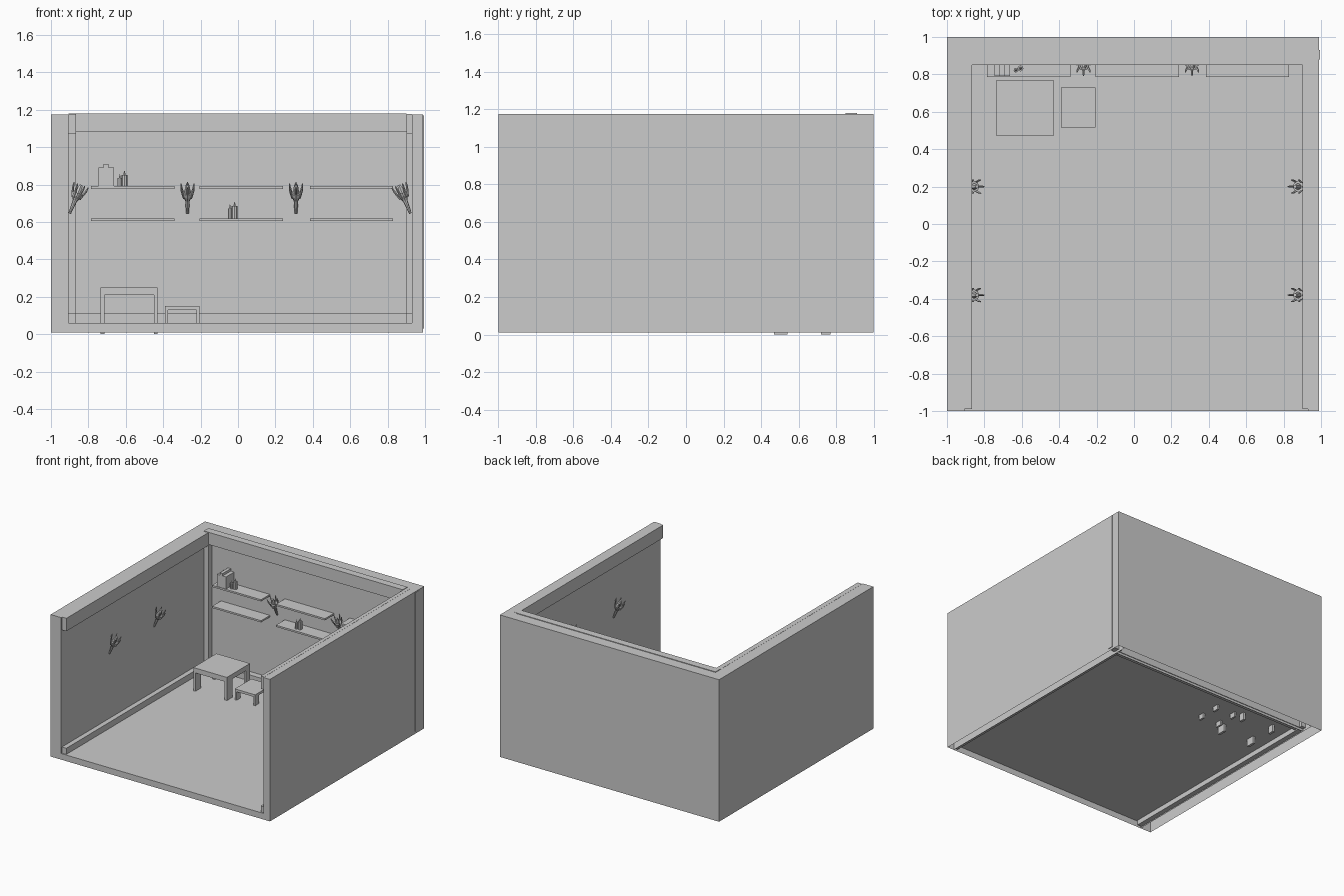
import bpy, bmesh, math
from mathutils import Matrix, Vector

if "Cube" in bpy.data.objects:
    bpy.data.objects.remove(bpy.data.objects["Cube"])


def finish(name, bm):
    me = bpy.data.meshes.new(name)
    bm.to_mesh(me)
    bm.free()
    ob = bpy.data.objects.new(name, me)
    bpy.context.collection.objects.link(ob)
    return ob


def add_box(bm, x, y, z, open_bottom=False):
    mid = Vector(((x[0] + x[1]) / 2, (y[0] + y[1]) / 2, (z[0] + z[1]) / 2))
    size = (x[1] - x[0], y[1] - y[0], z[1] - z[0], 1)
    bmesh.ops.create_cube(bm, size=1, matrix=Matrix.Translation(mid) @ Matrix.Diagonal(size))
    if open_bottom:
        down = [f for f in bm.faces if f.normal.z < -0.5 or
                all(v.co.z < z[0] + 1e-5 for v in f.verts)]
        bmesh.ops.delete(bm, geom=down, context='FACES_ONLY')


def box(name, x, y, z, open_bottom=False):
    bm = bmesh.new()
    add_box(bm, x, y, z, open_bottom)
    return finish(name, bm)


def add_cone(bm, p0, p1, r0, r1, n=8):
    p0, p1 = Vector(p0), Vector(p1)
    d = p1 - p0
    rot = Vector((0, 0, 1)).rotation_difference(d).to_matrix().to_4x4()
    bmesh.ops.create_cone(bm, cap_ends=True, segments=n, radius1=r0, radius2=r1,
                          depth=d.length, matrix=Matrix.Translation((p0 + p1) / 2) @ rot)


# Room shell: hollow walls and floor, open underneath
box("left_wall", (-1, -0.905), (-1, 1), (0.01, 1.175), True)
box("right_wall", (0.93, 0.99), (-1, 1), (0.01, 1.175), True)
box("back_wall", (-0.905, 0.93), (0.9, 1), (0.01, 1.175), True)
box("floor", (-0.905, 0.93), (-1, 0.9), (0.01, 0.06), True)

# Skirting and cornice beams
for side, xs in (("left", (-0.905, -0.865)), ("right", (0.90, 0.93))):
    box(side + "_skirting", xs, (-0.99, 0.9), (0.02, 0.11))
    box(side + "_cornice", xs, (-0.99, 0.9), (1.07, 1.176))
box("back_skirting", (-0.905, 0.93), (0.85, 0.905), (0.03, 0.11))
box("back_cornice", (-0.905, 0.90), (0.85, 0.91), (1.08, 1.18))

# Corner posts, the right one showing through the outer wall
box("left_corner_post", (-0.905, -0.865), (0.85, 0.93), (0.03, 1.17))
box("right_corner_post", (0.90, 0.995), (0.88, 0.93), (0.03, 1.17))

# Shelves
for i, x in enumerate((-0.785, -0.205, 0.385)):
    for level, z in (("upper", 0.777), ("lower", 0.605)):
        box(f"{level}_shelf_{i}", (x, x + 0.445), (0.785, 0.905), (z, z + 0.014))

# Books
for i, (x0, x1, top) in enumerate(((-0.745, -0.718, 0.89), (-0.718, -0.692, 0.91),
                                   (-0.692, -0.662, 0.89))):
    box(f"book_{i}", (x0, x1), (0.79, 0.895), (0.79, top))

# Candles with pointed wicks
for i, (x, y, z, r, h) in enumerate(((-0.632, 0.822, 0.79, 0.012, 0.045),
                                     (-0.607, 0.832, 0.79, 0.016, 0.062),
                                     (-0.043, 0.822, 0.617, 0.011, 0.055),
                                     (-0.018, 0.832, 0.617, 0.016, 0.068))):
    bm = bmesh.new()
    add_cone(bm, (x, y, z), (x, y, z + h), r, r)
    add_cone(bm, (x, y, z + h), (x, y, z + h + 0.022), r * 0.5, 0.001, 6)
    finish(f"candle_{i}", bm)


# Table and stool: slab top on four flat legs
def table(name, x, y, z_under, z_top, z_foot, leg_x, leg_front, leg_back):
    bm = bmesh.new()
    add_box(bm, x, y, (z_under, z_top))
    for xs in ((x[0], x[0] + leg_x), (x[1] - leg_x, x[1])):
        add_box(bm, xs, (y[0], y[0] + leg_front), (z_foot, z_under))
        add_box(bm, xs, (y[1] - leg_back, y[1]), (z_foot, z_under))
    finish(name, bm)


table("table", (-0.735, -0.43), (0.47, 0.77), 0.21, 0.25, 0.0, 0.02, 0.07, 0.05)
table("stool", (-0.39, -0.205), (0.515, 0.73), 0.13, 0.15, 0.02, 0.016, 0.05, 0.05)


# Wall torch: handle, collars, outward prongs and a centre spike, leaning from the wall
def torch(name, loc, turn):
    bm = bmesh.new()
    add_cone(bm, (0, 0, 0), (0, 0, 0.10), 0.007, 0.014)
    add_cone(bm, (0, 0, 0.075), (0, 0, 0.10), 0.013, 0.027)
    add_cone(bm, (0, 0, 0.10), (0, 0, 0.118), 0.027, 0.031)
    add_cone(bm, (0, 0, 0.118), (0, 0, 0.165), 0.018, 0.010, 6)
    for k in range(6):
        a = k * math.pi / 3
        c, s = math.cos(a), math.sin(a)
        mid = (0.036 * c, 0.036 * s, 0.138)
        add_cone(bm, (0.022 * c, 0.022 * s, 0.09), mid, 0.005, 0.006, 4)
        add_cone(bm, mid, (0.041 * c, 0.041 * s, 0.165), 0.006, 0.003, 4)
    ob = finish(name, bm)
    ob.matrix_world = (Matrix.Translation(loc) @ Matrix.Rotation(turn, 4, 'Z')
                       @ Matrix.Rotation(math.radians(22), 4, 'Y'))


for i, y in enumerate((0.2, -0.38)):
    torch(f"left_torch_{i}", (-0.9, y, 0.645), 0)
    torch(f"right_torch_{i}", (0.922, y, 0.645), math.pi)
for i, x in enumerate((-0.27, 0.31)):
    torch(f"back_torch_{i}", (x, 0.892, 0.645), -math.pi / 2)
